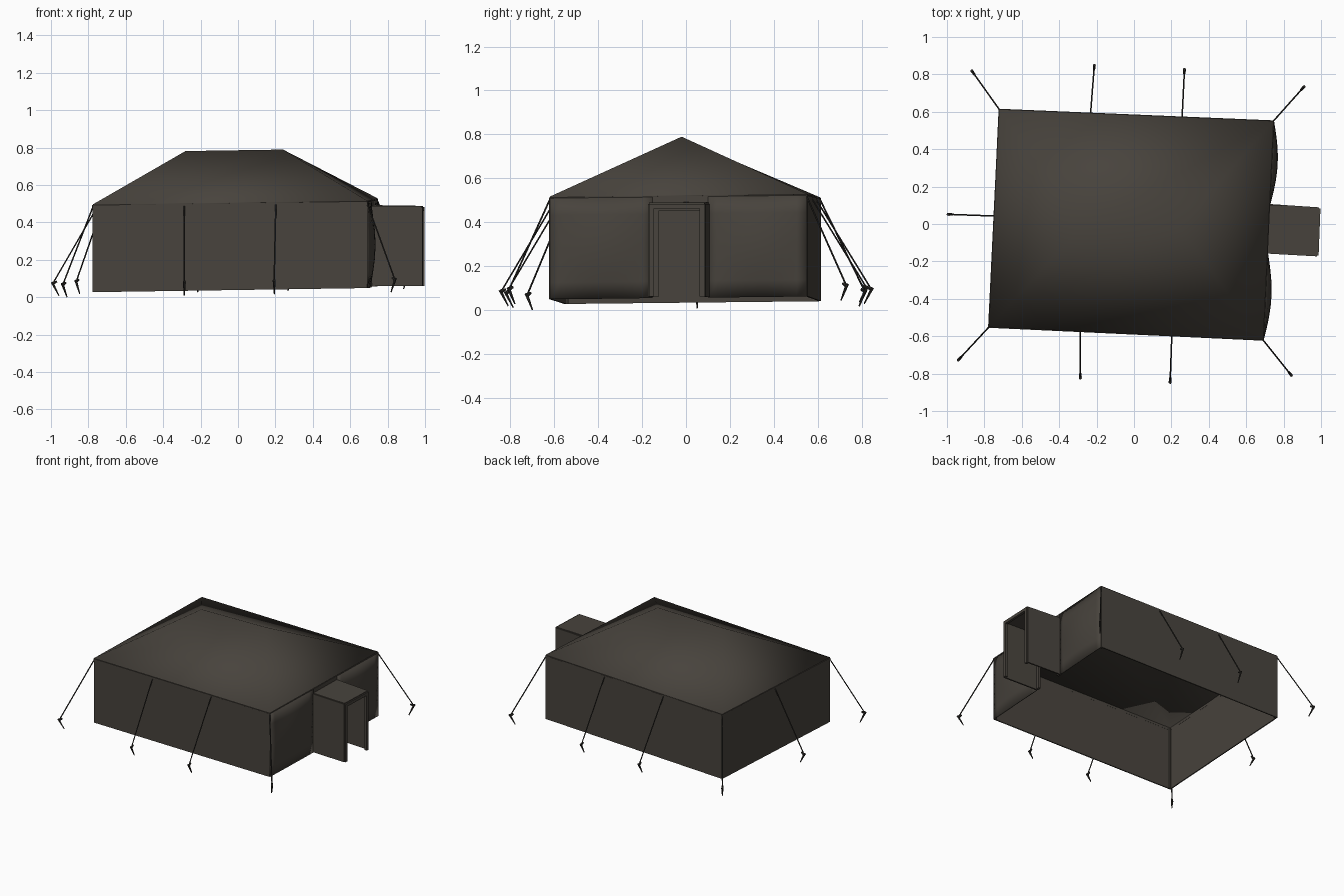
import bpy, bmesh, math
from mathutils import Vector

if "Cube" in bpy.data.objects:
    bpy.data.objects.remove(bpy.data.objects["Cube"])


def material(name, rgb):
    m = bpy.data.materials.new(name)
    m.diffuse_color = (*rgb, 1)
    m.use_nodes = True
    m.node_tree.nodes["Principled BSDF"].inputs["Base Color"].default_value = m.diffuse_color
    return m


CANVAS = material("drab canvas", (0.064, 0.056, 0.046))
ROPE = material("dark rope", (0.026, 0.024, 0.021))


def build(name, verts, faces, mat, thick=0.0, smooth=None):
    me = bpy.data.meshes.new(name)
    me.from_pydata([tuple(v) for v in verts], [], faces)
    bm = bmesh.new()
    bm.from_mesh(me)
    bmesh.ops.recalc_face_normals(bm, faces=bm.faces)
    bm.to_mesh(me)
    bm.free()
    me.materials.append(mat)
    ob = bpy.data.objects.new(name, me)
    bpy.context.collection.objects.link(ob)
    if thick:
        s = ob.modifiers.new("thickness", 'SOLIDIFY')
        s.thickness = thick
        s.offset = 0
    if smooth:
        bpy.ops.object.select_all(action='DESELECT')
        bpy.context.view_layer.objects.active = ob
        ob.select_set(True)
        bpy.ops.object.shade_smooth_by_angle(angle=math.radians(smooth))
    return ob


def grid(name, rows, mat, thick=0.0, smooth=None):
    n = len(rows[0])
    faces = [(j * n + i, j * n + i + 1, (j + 1) * n + i + 1, (j + 1) * n + i)
             for j in range(len(rows) - 1) for i in range(n - 1)]
    return build(name, [v for r in rows for v in r], faces, mat, thick, smooth)


def rod(name, a, b, r1, r2, mat, sides=6):
    a, b = Vector(a), Vector(b)
    q = (b - a).to_track_quat('Z', 'Y')
    ring = [Vector((math.cos(t), math.sin(t), 0)) for t in
            (2 * math.pi * i / sides for i in range(sides))]
    verts = [a + q @ (c * r1) for c in ring] + [b + q @ (c * r2) for c in ring]
    faces = [(i, (i + 1) % sides, sides + (i + 1) % sides, sides + i) for i in range(sides)]
    faces += [tuple(range(sides))[::-1], tuple(range(sides, 2 * sides))]
    return build(name, verts, faces, mat)


def base(x, y):
    return 0.044 + 0.0155 * x + 0.01 * y


# Eave corners, slightly skewed and tilted
FL, FR = Vector((-0.775, -0.55, 0.492)), Vector((0.69, -0.62, 0.512))
BR, BL = Vector((0.745, 0.55, 0.525)), Vector((-0.72, 0.612, 0.508))
corners = [FL, FR, BR, BL]

# Hipped roof
ridge = [Vector((-0.28, -0.02, 0.777)), Vector((0.24, -0.02, 0.785))]
build("roof", corners + ridge,
      [(0, 1, 5, 4), (1, 2, 5), (2, 3, 4, 5), (3, 0, 4)], CANVAS, 0.008, 40)

# Valance round the eave
loop = corners + [FL]
grid("valance", [loop, [v - Vector((0, 0, 0.02)) for v in loop]], CANVAS, 0.01)


# Canvas walls: right side bulges either side of the doorway
def wall(name, a, b, bulge=0.0):
    a, b = a.copy(), b.copy()
    out = (b - a).cross(Vector((0, 0, 1))).normalized()
    nu, nv = (10, 6) if bulge else (1, 1)
    rows = []
    for j in range(nv + 1):
        v, row = j / nv, []
        for i in range(nu + 1):
            u = i / nu
            p = a.lerp(b, u)
            z0 = base(p.x, p.y)
            p.z = z0 + (p.z - 0.004 - z0) * v
            row.append(p + out * bulge * math.sin(math.pi * u) * math.sin(math.pi * v))
        rows.append(row)
    return grid(name, rows, CANVAS, 0.008, 30 if bulge else None)


door_a, door_b = FR.lerp(BR, 0.40), FR.lerp(BR, 0.615)
wall("front_wall", FL, FR)
wall("back_wall", BR, BL)
wall("left_wall", BL, FL)
wall("right_wall_near", FR, door_a, 0.03)
wall("right_wall_far", door_b, BR, 0.03)
drop = Vector((0, 0, 0.04))
grid("door_lintel", [[door_a, door_b], [door_a - drop, door_b - drop]], CANVAS, 0.008)

# Entrance porch: two side walls and a roof, open to the outside
ZT = 0.483
pa, pb = Vector((0.71, -0.153, 0)), Vector((0.978, -0.168, 0))
pc, pd = Vector((0.988, 0.084, 0)), Vector((0.722, 0.102, 0))


def at(p, z):
    return Vector((p.x, p.y, z))


for name, p, q in (("porch_near_wall", pa, pb), ("porch_far_wall", pd, pc)):
    grid(name, [[at(p, 0.058), at(q, 0.06)], [at(p, ZT), at(q, ZT)]], CANVAS, 0.01)
grid("porch_roof", [[at(pa, ZT), at(pb, ZT)], [at(pd, ZT + .004), at(pc, ZT)]], CANVAS, 0.01)


# Door frames at both ends of the porch
def frame(name, p, q, w):
    d = (q - p).normalized()
    outer = [at(p, 0.06), at(p, ZT), at(q, ZT), at(q, 0.06)]
    inner = [at(p + d * w, 0.06), at(p + d * w, ZT - w),
             at(q - d * w, ZT - w), at(q - d * w, 0.06)]
    grid(name, [outer, inner], CANVAS, 0.018)


frame("porch_outer_frame", pb, pc, 0.022)
frame("porch_inner_frame", pa, pd, 0.03)

# Corner poles
for i, c in enumerate(corners):
    p = c * 0.985
    rod(f"corner_pole_{i}", (p.x, p.y, base(p.x, p.y)), (p.x, p.y, c.z - 0.01),
        0.007, 0.007, CANVAS)

# Guy ropes with stakes: eave point and stake top
guys = [(FL, (-0.94, -0.728)), (FR, (0.842, -0.81)), (BR, (0.91, 0.735)), (BL, (-0.868, 0.82)),
        (FL.lerp(FR, 0.333), (-0.287, -0.825)), (FL.lerp(FR, 0.667), (0.193, -0.848)),
        (BL.lerp(BR, 0.333), (-0.212, 0.85)), (BL.lerp(BR, 0.667), (0.27, 0.828)),
        (FL.lerp(BL, 0.51), (-0.995, 0.052))]
for i, (e, (x, y)) in enumerate(guys):
    b = base(x, y)
    inward = Vector((e.x - x, e.y - y, 0)).normalized()
    top = Vector((x, y, b + 0.052))
    tip = Vector((x, y, b - 0.022)) + inward * 0.038
    neck = top.lerp(tip, 0.12)
    rod(f"guy_rope_{i}", e - Vector((0, 0, 0.008)), neck, 0.004, 0.004, ROPE)
    rod(f"stake_{i}", top, tip, 0.008, 0.003, ROPE)
    rod(f"stake_hook_{i}", neck, neck + inward * 0.022 + Vector((0, 0, 0.012)),
        0.008, 0.006, ROPE)
